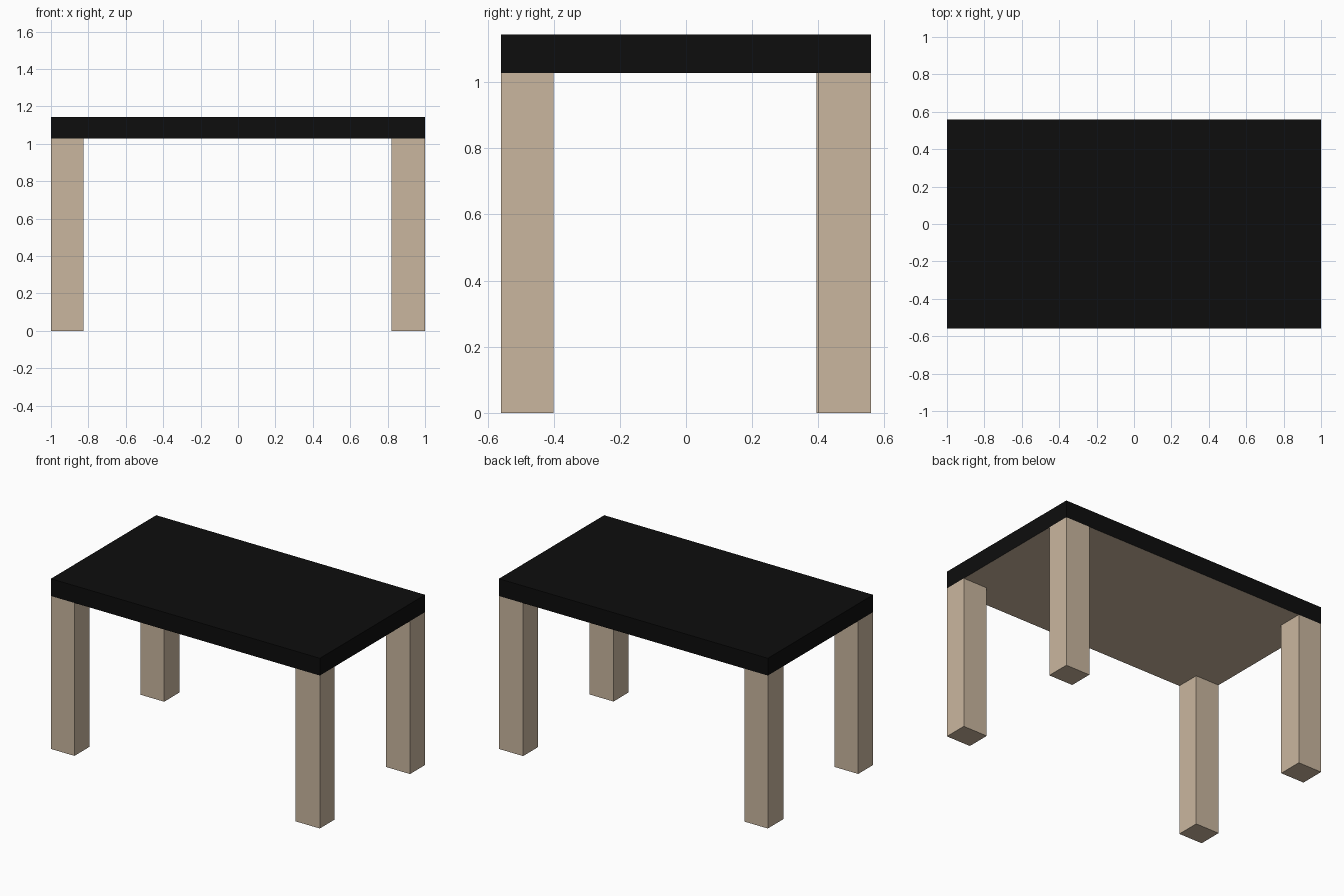
import bpy, bmesh
from mathutils import Vector

if "Cube" in bpy.data.objects:
    bpy.data.objects.remove(bpy.data.objects["Cube"])


def material(name, rgb):
    m = bpy.data.materials.new(name)
    m.diffuse_color = (*rgb, 1.0)
    m.use_nodes = True
    m.node_tree.nodes["Principled BSDF"].inputs["Base Color"].default_value = m.diffuse_color
    return m


black = material("black_top", (0.004, 0.004, 0.004))
wood = material("light_wood", (0.59, 0.47, 0.345))


def box(name, lo, hi, mats):
    """Axis-aligned box between two corners."""
    lo, hi = Vector(lo), Vector(hi)
    bm = bmesh.new()
    bmesh.ops.create_cube(bm, size=1)
    for v in bm.verts:
        v.co = Vector(a * b for a, b in zip(v.co, hi - lo)) + (lo + hi) / 2
    bm.normal_update()
    mesh = bpy.data.meshes.new(name)
    for m in mats:
        mesh.materials.append(m)
    # with a second material, it goes on the underside
    for f in bm.faces:
        f.material_index = 1 if len(mats) > 1 and f.normal.z < -0.5 else 0
    bm.to_mesh(mesh)
    bm.free()
    obj = bpy.data.objects.new(name, mesh)
    bpy.context.collection.objects.link(obj)
    return obj


HX, HY, UNDER, TOP = 1.0, 0.559, 1.028, 1.144

# Black slab with a bare wood underside
box("table_top", (-HX, -HY, UNDER), (HX, HY, TOP), [black, wood])

# Four legs flush with the corners: side signs, x width, y depth
legs = {
    "front_left_leg": (-1, -1, 0.175, 0.158),
    "front_right_leg": (1, -1, 0.18, 0.158),
    "back_left_leg": (-1, 1, 0.175, 0.165),
    "back_right_leg": (1, 1, 0.18, 0.16),
}
for name, (sx, sy, w, d) in legs.items():
    xs = sorted((sx * HX, sx * (HX - w)))
    ys = sorted((sy * HY, sy * (HY - d)))
    box(name, (xs[0], ys[0], 0), (xs[1], ys[1], UNDER), [wood])
